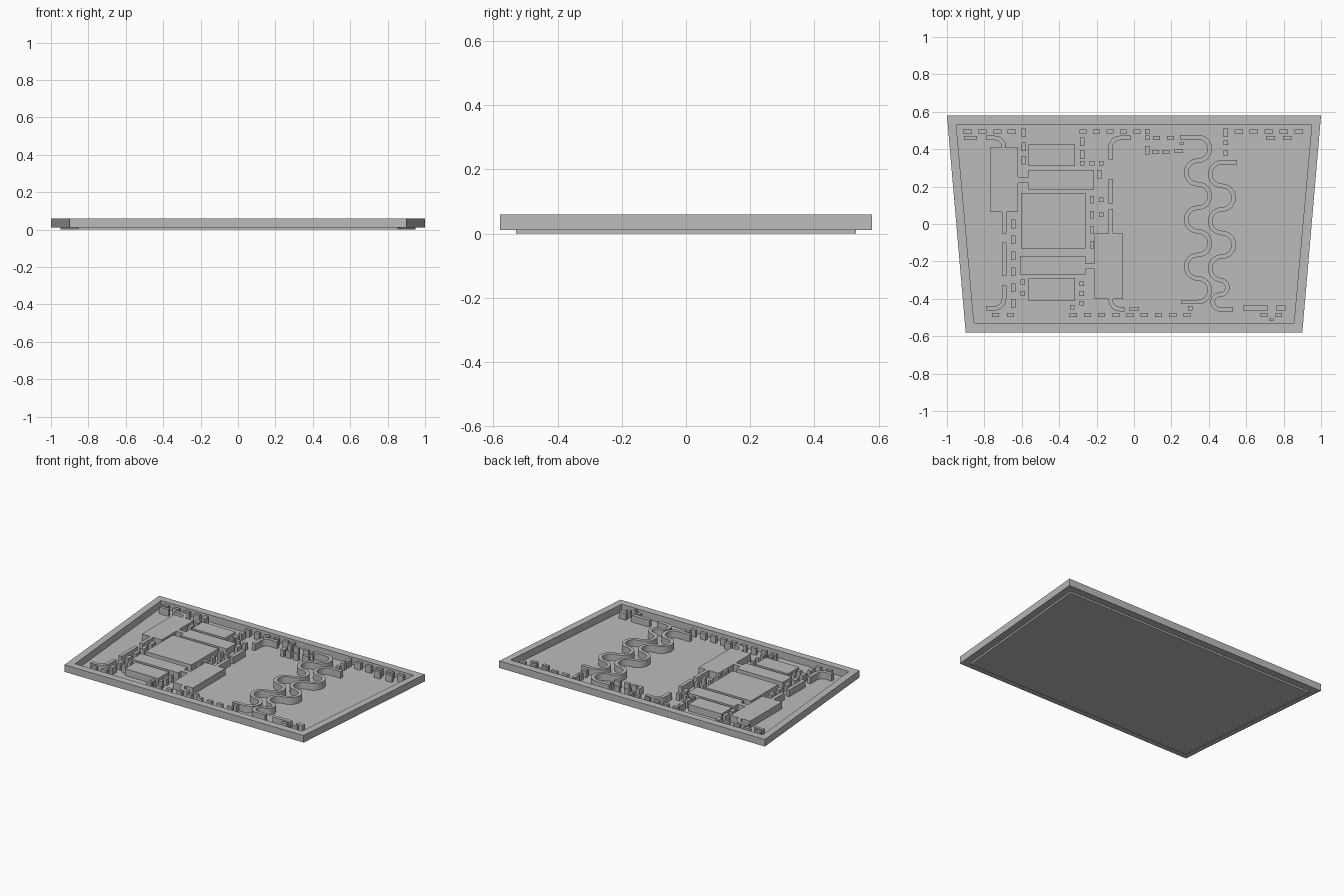
import bpy
import bmesh
from math import sin, cos, pi
from mathutils import Vector

if "Cube" in bpy.data.objects:
    bpy.data.objects.remove(bpy.data.objects["Cube"], do_unlink=True)

FLOOR, PART_TOP, RIM_TOP = 0.012, 0.058, 0.06
CHANNEL = 0.024

grey = bpy.data.materials.new("plain_grey")
grey.use_nodes = True
grey.diffuse_color = (0.5, 0.5, 0.5, 1)
grey.node_tree.nodes["Principled BSDF"].inputs["Base Color"].default_value = grey.diffuse_color


def solid(name, polygons, bottom=FLOOR, top=PART_TOP):
    """Extrude flat polygons that may share edges into one solid object."""
    bm = bmesh.new()
    for polygon in polygons:
        bm.faces.new([bm.verts.new((p[0], p[1], bottom)) for p in polygon])
    bmesh.ops.remove_doubles(bm, verts=bm.verts, dist=0.0001)
    base = bm.faces[:]
    grown = bmesh.ops.extrude_face_region(bm, geom=base, use_keep_orig=True)
    lifted = [v for v in grown["geom"] if isinstance(v, bmesh.types.BMVert)]
    bmesh.ops.translate(bm, verts=lifted, vec=(0, 0, top - bottom))
    bmesh.ops.recalc_face_normals(bm, faces=bm.faces)
    mesh = bpy.data.meshes.new(name)
    bm.to_mesh(mesh)
    bm.free()
    mesh.materials.append(grey)
    obj = bpy.data.objects.new(name, mesh)
    bpy.context.collection.objects.link(obj)
    return obj


def rectangle(left, right, low, high):
    return [(left, low), (right, low), (right, high), (left, high)]


def block(name, left, right, low, high):
    solid(name, [rectangle(left, right, low, high)])


def row(name, size, x, y, count=1, step=0.0, upright=False):
    """A line of equal small blocks, along x or down y."""
    w, d = size
    boxes = []
    for i in range(count):
        cx = x if upright else x + i * step
        cy = y - i * step if upright else y
        boxes.append(rectangle(cx - w / 2, cx + w / 2, cy - d / 2, cy + d / 2))
    solid(name, boxes)


def ribbon(name, points):
    """A channel wall of constant width along a path."""
    path = [Vector(p) for p in points]
    left, right = [], []
    for i, p in enumerate(path):
        ahead = path[min(i + 1, len(path) - 1)] - path[max(i - 1, 0)]
        side = Vector((-ahead.y, ahead.x)).normalized() * CHANNEL / 2
        left.append(p + side)
        right.append(p - side)
    solid(name, [[left[i], right[i], right[i + 1], left[i + 1]] for i in range(len(path) - 1)])


def elbow(name, x, y_start, x_end, y, radius=0.05):
    """Vertical run, quarter bend, then horizontal run."""
    sx = 1 if x_end > x else -1
    sy = 1 if y > y_start else -1
    bend = [(x + sx * radius * (1 - cos(t)), y - sy * radius * (1 - sin(t)))
            for t in [i * pi / 16 for i in range(9)]]
    ribbon(name, [(x, y_start)] + bend + [(x_end, y)])


def bends(x, y, radius, count, side):
    """Half circles on alternating sides, running towards the front."""
    points = []
    for k in range(count):
        for i in range(12):
            t = i * pi / 12
            points.append((x + side * radius * sin(t), y - radius * (1 - cos(t))))
        y -= 2 * radius
        side = -side
    return points + [(x, y)]


# Tray: tapered rim around a thin floor plate
outer = [(-1, 0.58), (1, 0.58), (0.9, -0.58), (-0.9, -0.58)]
inner = [(-0.95, 0.53), (0.95, 0.53), (0.855, -0.53), (-0.855, -0.53)]
solid("floor_plate", [inner], 0, FLOOR)
solid("rim", [[outer[i], outer[i - 1], inner[i - 1], inner[i]] for i in range(4)], FLOOR, RIM_TOP)

# Large blocks and the bridges between them
block("right_tall_block", -0.77, -0.62, 0.065, 0.41)
block("middle_tall_block", -0.21, -0.06, -0.4, -0.05)
block("back_short_block", -0.565, -0.315, 0.31, 0.425)
block("back_long_block", -0.565, -0.215, 0.185, 0.29)
block("centre_block", -0.605, -0.26, -0.13, 0.165)
block("front_long_block", -0.61, -0.26, -0.27, -0.17)
block("front_short_block", -0.565, -0.315, -0.41, -0.29)
block("back_bridge", -0.62, -0.565, 0.22, 0.25)
block("front_bridge", -0.26, -0.21, -0.24, -0.21)

# Straight and bent channel walls
elbow("right_back_elbow", -0.695, 0.41, -0.79, 0.46)
elbow("right_front_elbow", -0.695, -0.33, -0.79, -0.45)
elbow("middle_back_elbow", -0.125, 0.345, -0.02, 0.46)
elbow("middle_front_elbow", -0.125, -0.4, -0.05, -0.455)
ribbon("right_stub", [(-0.695, 0.065), (-0.695, -0.05)])
ribbon("right_bar", [(-0.695, -0.1), (-0.695, -0.275)])
ribbon("middle_stub", [(-0.125, 0.08), (-0.125, -0.05)])
ribbon("middle_bar", [(-0.125, 0.24), (-0.125, 0.11)])

# Two interleaved winding walls
ribbon("inner_winding_wall", [(0.245, 0.465)] + bends(0.342, 0.465, 0.063, 7, 1) + [(0.255, -0.417)])
ribbon("outer_winding_wall", [(0.55, 0.33)] + bends(0.47, 0.33, 0.063, 5, -1)[:-1]
       + bends(0.46, -0.3, 0.039, 2, 1) + [(0.53, -0.456)])

# Small block sizes
WIDE, MEDIUM = (0.046, 0.02), (0.038, 0.02)
TALL, SMALL = (0.024, 0.046), (0.025, 0.025)
SLIM, LONG = (0.018, 0.04), (0.07, 0.02)

# Small blocks along the back edge
row("back_right_row", WIDE, x=-0.89, y=0.495, count=4, step=0.079)
row("back_right_bar", LONG, x=-0.875, y=0.46)
row("back_right_column", TALL, x=-0.59, y=0.487, count=3, step=0.073, upright=True)
row("back_middle_row", MEDIUM, x=-0.272, y=0.495, count=5, step=0.072)
row("back_middle_column", TALL, x=-0.276, y=0.44, count=2, step=0.07, upright=True)
row("back_middle_stud", SMALL, x=-0.276, y=0.325)
row("block_side_studs", SMALL, x=-0.225, y=0.325, count=2, step=0.05)
row("block_side_post", TALL, x=-0.185, y=0.267)
row("centre_back_studs", SMALL, x=0.07, y=0.495, count=2, step=0.033, upright=True)
row("centre_back_post", TALL, x=0.07, y=0.395)
row("wall_start_row", MEDIUM, x=0.12, y=0.46, count=2, step=0.075)
row("wall_side_row", MEDIUM, x=0.115, y=0.385, count=2, step=0.055)
row("wall_side_block", WIDE, x=0.24, y=0.39)
row("wall_side_stud", (0.022, 0.012), x=0.255, y=0.43)
row("back_left_post", TALL, x=0.49, y=0.487)
row("back_left_studs", SMALL, x=0.49, y=0.435, count=2, step=0.055, upright=True)
row("back_left_row", WIDE, x=0.56, y=0.495, count=5, step=0.08)
row("back_left_pair", WIDE, x=0.73, y=0.46, count=2, step=0.09)

# Small blocks between the large ones
row("right_column", TALL, x=-0.645, y=0, count=6, step=0.085, upright=True)
row("front_block_studs", SMALL, x=-0.595, y=-0.31, count=2, step=0.06, upright=True)
row("centre_column", SLIM, x=-0.223, y=0.13, count=4, step=0.08, upright=True)
row("centre_studs", SMALL, x=-0.175, y=0.13, count=2, step=0.078, upright=True)
row("front_column", SMALL, x=-0.28, y=-0.32, count=3, step=0.052, upright=True)

# Small blocks along the front edge
row("front_right_pair", MEDIUM, x=-0.74, y=-0.487, count=2, step=0.08)
row("front_row", MEDIUM, x=-0.325, y=-0.487, count=9, step=0.076)
row("front_row_stud", SMALL, x=-0.33, y=-0.445)
row("front_middle_block", WIDE, x=0, y=-0.455)
row("front_wall_stud", SMALL, x=0.3, y=-0.45)
row("front_left_bar", (0.135, 0.026), x=0.65, y=-0.45)
row("front_left_block", (0.052, 0.026), x=0.785, y=-0.45)
row("front_left_pair", MEDIUM, x=0.695, y=-0.487, count=2, step=0.077)
row("front_left_stud", (0.022, 0.015), x=0.735, y=-0.512)
